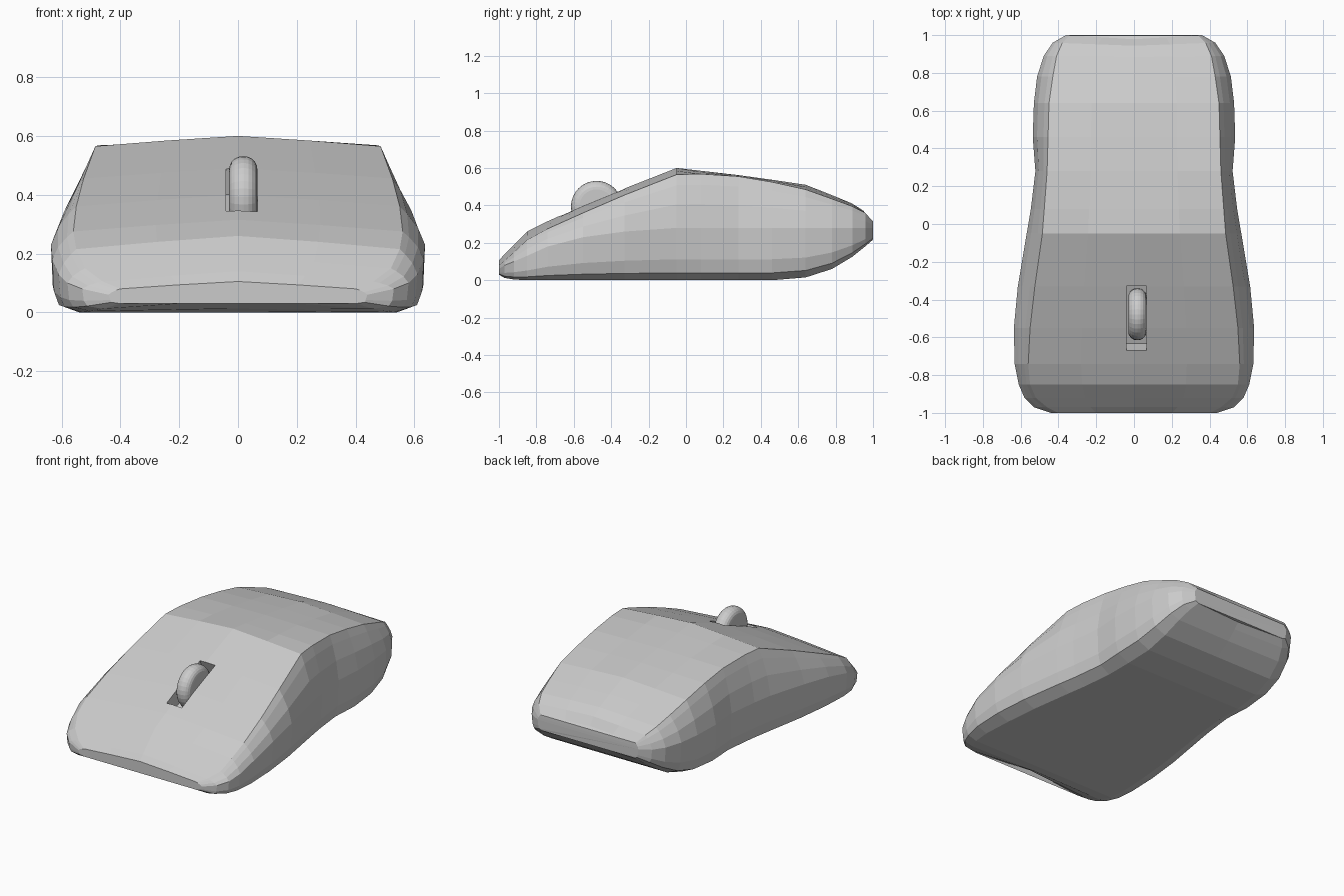
import bpy, bmesh, math

if "Cube" in bpy.data.objects:
    bpy.data.objects.remove(bpy.data.objects["Cube"])

# Stations: y, half width, widest z, crease half width, crease z, centre top z, bottom z, bottom half width
STATIONS = [
    (-1.00, .44, .06, .40, .08, .105, .030, .40),
    (-.97, .53, .08, .46, .105, .14, .012, .46),
    (-.92, .58, .10, .52, .15, .19, .004, .50),
    (-.85, .61, .13, .55, .215, .26, .0, .53),
    (-.74, .632, .18, .56, .275, .315, .0, .54),
    (-.55, .636, .23, .55, .36, .40, .0, .53),
    (-.33, .615, .26, .525, .455, .49, .0, .51),
    (-.05, .568, .28, .485, .565, .60, .0, .47),
    (.08, .546, .28, .475, .568, .585, .0, .45),
    (.28, .522, .28, .46, .555, .562, .0, .43),
    (.46, .536, .28, .455, .525, .537, .0, .43),
    (.64, .53, .28, .45, .485, .51, .015, .42),
    (.78, .513, .28, .43, .435, .455, .06, .41),
    (.89, .478, .28, .41, .395, .412, .125, .39),
    (.96, .43, .28, .38, .36, .375, .18, .36),
    (1.0, .36, .28, .34, .315, .325, .215, .33),
]


def section(y, w, zw, we, ze, zt, zb, wb):
    h = zw - zb
    half = [(.5 * we, ze + (zt - ze) * .55), (we, ze),
            (we + (w - we) * .30, ze - (ze - zw) * .2),
            (we + (w - we) * .72, ze - (ze - zw) * .56), (w, zw),
            (w - .006, zb + h * .4),
            (wb + (w - wb) * .75, zb + h * .14),
            (wb, zb)]
    arch = .045 * max(0, (-y - .9) / .1)      # raised middle of the nose lip
    ring = [(0, zt)] + half + [(0, zb + arch)] + [(-x, z) for x, z in reversed(half)]
    dip = .022 * max(0, (y - .85) / .15)      # shallow dent across the tail
    return [(x, y - dip * (1 - abs(x) / w), z) for x, z in ring]


# Body lofted through the stations
bm = bmesh.new()
rings = [[bm.verts.new(p) for p in section(*s)] for s in STATIONS]
n = len(rings[0])
for a, b in zip(rings, rings[1:]):
    for i in range(n):
        j = (i + 1) % n
        bm.faces.new((a[i], a[j], b[j], b[i]))
caps = [bm.faces.new(rings[0]), bm.faces.new(rings[-1])]
bmesh.ops.triangulate(bm, faces=caps)
bmesh.ops.recalc_face_normals(bm, faces=bm.faces)
mesh = bpy.data.meshes.new("mouse_body")
bm.to_mesh(mesh)
bm.free()
body = bpy.data.objects.new("mouse_body", mesh)
bpy.context.collection.objects.link(body)

# Slot for the wheel, tilted with the top face
bpy.ops.mesh.primitive_cube_add(size=1, location=(.013, -.505, .43), rotation=(math.radians(23), 0, 0))
cutter = bpy.context.object
cutter.name = "slot_cutter"
cutter.scale = (.108, .37, .22)
cut = body.modifiers.new("wheel_slot", 'BOOLEAN')
cut.operation = 'DIFFERENCE'
cut.solver = 'EXACT'
cut.object = cutter
bpy.context.view_layer.update()
bpy.context.view_layer.objects.active = body
bpy.ops.object.modifier_apply(modifier=cut.name)
bpy.data.objects.remove(cutter)

# Scroll wheel with a rounded rim
bpy.ops.mesh.primitive_cylinder_add(vertices=32, radius=.137, depth=.096,
                                    location=(.018, -.478, .394), rotation=(0, math.pi / 2, 0))
wheel = bpy.context.object
wheel.name = "scroll_wheel"
rim = wheel.modifiers.new("rim", 'BEVEL')
rim.width = .045
rim.segments = 5
rim.limit_method = 'ANGLE'
rim.angle_limit = math.radians(60)
